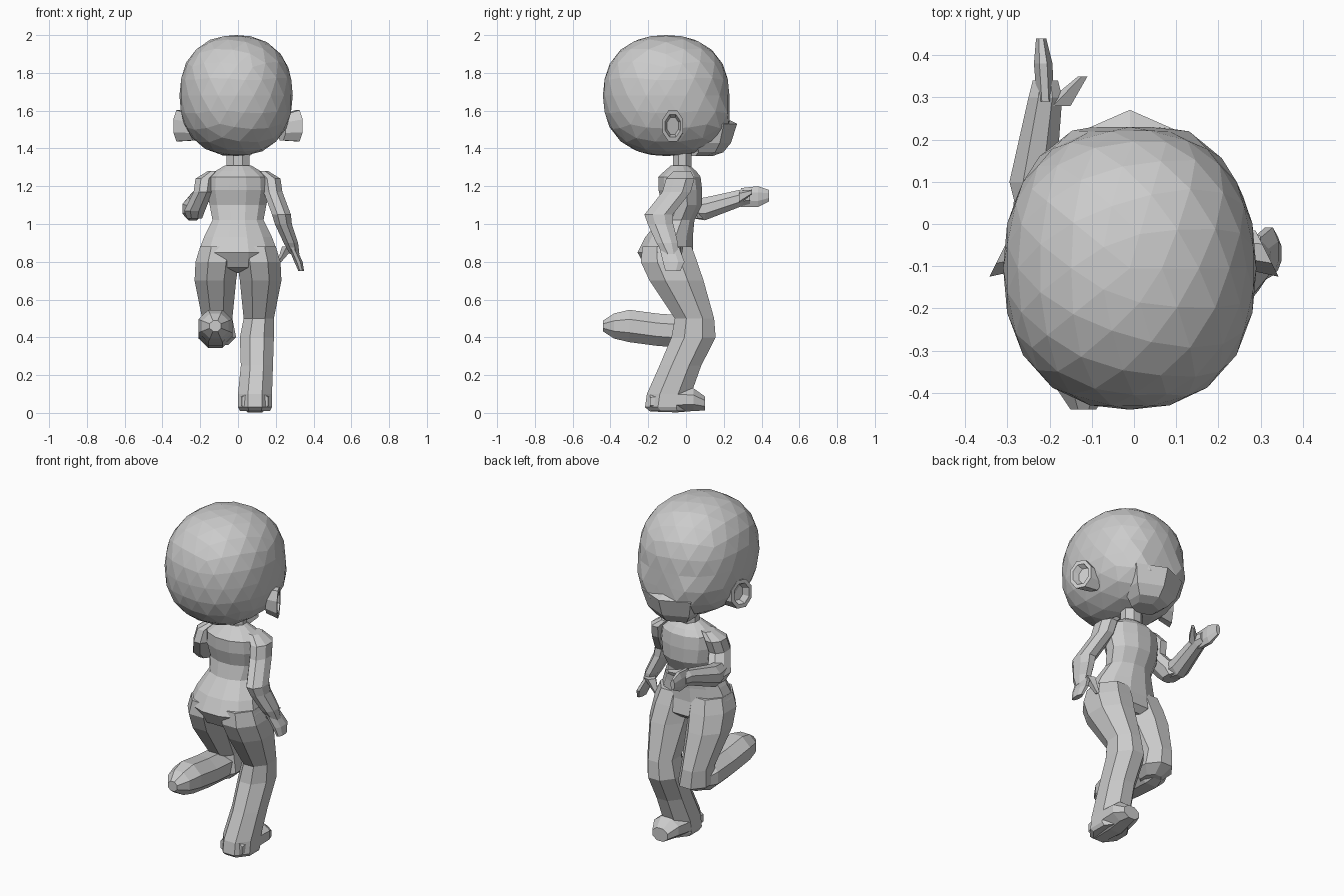
import bpy, bmesh, math

old = bpy.data.objects.get("Cube")
if old:
    bpy.data.objects.remove(old, do_unlink=True)

grey = bpy.data.materials.new("plain_grey")
grey.use_nodes = True
grey.diffuse_color = (.6, .6, .6, 1)
grey.node_tree.nodes["Principled BSDF"].inputs["Base Color"].default_value = grey.diffuse_color


def finish(name, bm):
    """Turn a bmesh into a named, flat shaded object."""
    bmesh.ops.recalc_face_normals(bm, faces=bm.faces)
    mesh = bpy.data.meshes.new(name)
    bm.to_mesh(mesh)
    bm.free()
    mesh.materials.append(grey)
    obj = bpy.data.objects.new(name, mesh)
    bpy.context.collection.objects.link(obj)
    return obj


def place(axis, along, across, depth):
    """Put a section point in space for a loft running along the axis."""
    if axis == "x":
        return along, across, depth
    if axis == "y":
        return across, along, depth
    return across, depth, along


def loft(name, sections, axis="z", flat=1, sides=8):
    """Skin sections of (position, centre, centre, radius); flat scales the second radius."""
    bm = bmesh.new()
    rings = []
    for along, across, depth, radius in sections:
        reach = radius / math.cos(math.pi / sides)
        ring = []
        for i in range(sides):
            angle = math.tau * (i + .5) / sides
            point = place(axis, along,
                          across + reach * math.cos(angle),
                          depth + reach * flat * math.sin(angle))
            ring.append(bm.verts.new(point))
        rings.append(ring)
    for low, high in zip(rings, rings[1:]):
        for i in range(sides):
            j = (i + 1) % sides
            bm.faces.new((low[i], low[j], high[j], high[i]))
    bm.faces.new(rings[0])
    bm.faces.new(rings[-1])
    return finish(name, bm)


def mirrored(sections):
    """Swap left and right of sections that run upright."""
    return [(along, -across, depth, radius) for along, across, depth, radius in sections]


# Faceted head: a slightly boxy ball with a fuller, flattened lower front
bm = bmesh.new()
bmesh.ops.create_icosphere(bm, subdivisions=3, radius=1)
boxy = 2.3
for v in bm.verts:
    v.co /= sum(abs(c) ** boxy for c in v.co) ** (1 / boxy)
    if v.co.y > 0 and v.co.z < 0:
        v.co.y = min(1, v.co.y * (1 - .3 * v.co.z))
    v.co.x *= .3
    v.co.y *= .335
    v.co.z *= .32
head = finish("head", bm)
head.location = (-.01, -.105, 1.68)

# Wedge of the lower face with a pointed lip
loft("muzzle", [(1.56, -.01, .1, .13), (1.53, -.01, .13, .16), (1.43, -.01, .12, .135),
                (1.38, -.01, .11, .1), (1.36, -.01, .08, .07)], flat=.76, sides=6)

# Cupped ears, flared towards the back of the head
for side, label in ((1, "left"), (-1, "right")):
    rim = side * .28
    ear = loft(label + "_ear", [(side * .2, -.06, 1.51, .045), (rim, -.07, 1.52, .055),
                                (rim, -.07, 1.52, .04), (side * .25, -.07, 1.52, .03)],
               axis="x", flat=1.5)
    for v in ear.data.vertices:
        v.co.x -= side * v.co.y / 2

# Neck and torso
loft("neck", [(1.2, 0, -.02, .07), (1.3, 0, -.02, .06), (1.4, 0, -.02, .06)], flat=.8)
loft("torso", [(1.31, 0, -.03, .07), (1.28, 0, -.03, .12), (1.25, 0, -.035, .16),
               (1.18, 0, -.03, .165), (1.1, 0, -.02, .15),
               (1.02, 0, -.05, .135), (.93, 0, -.09, .18), (.85, 0, -.11, .21),
               (.77, 0, -.08, .19), (.74, 0, -.05, .1)], flat=.7, sides=12)

# Thighs match; the left leg goes on down to the ground
thigh = [(.88, .1, -.1, .1), (.8, .11, -.09, .115), (.7, .12, -.05, .11),
         (.5, .11, .045, .08), (.4, .1, .04, .09)]
loft("left_leg", thigh + [(.25, .1, -.03, .085), (.1, .09, -.09, .09),
                          (.03, .09, -.1, .09), (.01, .09, -.09, .08)], flat=1.3)
loft("right_thigh", mirrored(thigh + [(.36, .1, .02, .05)]), flat=1.25)

# Standing foot and the raised shin with its pointed foot
loft("left_foot", [(-.19, .09, .06, .07), (-.05, .09, .07, .09), (.04, .1, .07, .08),
                   (.1, .1, .05, .05)], axis="y", flat=.75)
loft("right_shin", [(.06, -.12, .42, .06), (0, -.12, .43, .09), (-.15, -.12, .44, .09),
                    (-.3, -.12, .46, .09), (-.38, -.12, .46, .07), (-.44, -.12, .46, .03)],
     axis="y", flat=.95)

# Lowered arm, with a flat hand and a thumb
shoulder = [(1.28, .13, -.02, .03), (1.24, .175, -.03, .05), (1.17, .185, -.05, .05)]
loft("left_arm", shoulder + [(1.05, .23, -.145, .05), (1, .24, -.135, .045),
                             (.9, .28, -.1, .038), (.84, .3, -.08, .025)], flat=1.5)
loft("left_hand", [(.88, .285, -.09, .02), (.8, .32, -.065, .022), (.75, .335, -.07, .015)],
     flat=2.6)
loft("left_thumb", [(.88, .27, -.05, .03), (.8, .22, -.04, .01)], sides=5)

# Bent arm reaching forward, with its own hand and thumb
loft("right_upper_arm", mirrored(shoulder + [(1.07, .23, .02, .055), (1.03, .23, .04, .04)]),
     flat=1.4)
loft("right_forearm", [(0, -.23, 1.08, .04), (.1, -.24, 1.08, .055), (.3, -.21, 1.14, .04),
                       (.34, -.21, 1.14, .03)], axis="y", flat=1.1)
loft("right_hand", [(.29, -.21, 1.14, .02), (.38, -.215, 1.145, .022), (.44, -.22, 1.15, .012)],
     axis="y", flat=2.5)
loft("right_thumb", [(.28, -.18, 1.14, .03), (.35, -.12, 1.17, .01)], axis="y", sides=5)
